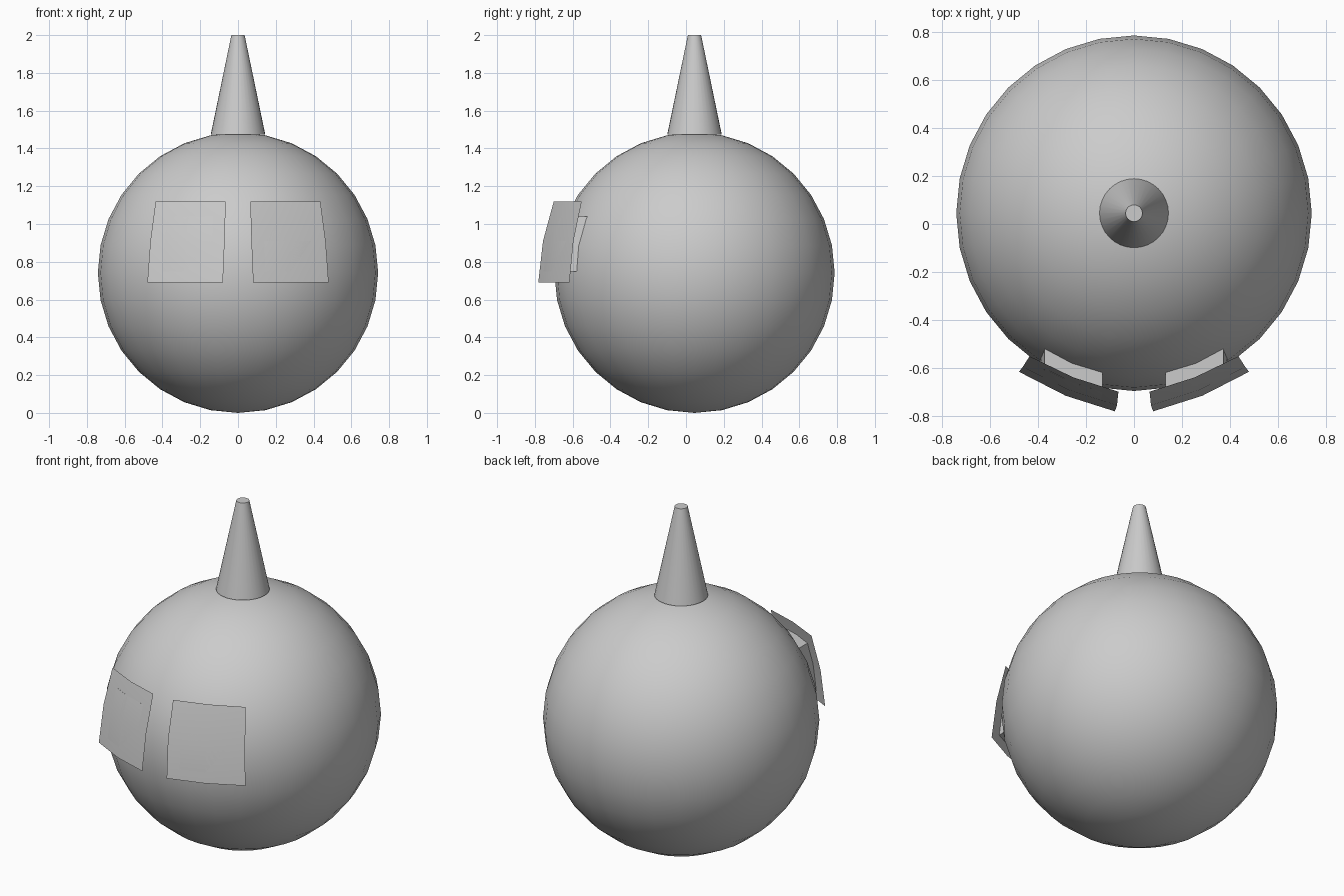
import bpy, bmesh, math
from mathutils import Vector

if "Cube" in bpy.data.objects:
    bpy.data.objects.remove(bpy.data.objects["Cube"])

R, CY = 0.742, 0.045

grey = bpy.data.materials.new("plain_grey")
grey.use_nodes = True
grey.diffuse_color = (0.6, 0.6, 0.6, 1)
grey.node_tree.nodes["Principled BSDF"].inputs["Base Color"].default_value = (0.6, 0.6, 0.6, 1)


def finish(obj, name, angle=40):
    obj.name = name
    obj.data.materials.append(grey)
    bpy.ops.object.select_all(action='DESELECT')
    obj.select_set(True)
    bpy.context.view_layer.objects.active = obj
    bpy.ops.object.shade_smooth_by_angle(angle=math.radians(angle))


# Round body
bpy.ops.mesh.primitive_uv_sphere_add(segments=32, ring_count=16, radius=R, location=(0, CY, R))
finish(bpy.context.object, "body")

# Tapered spike on top
base_z = 1.475
bpy.ops.mesh.primitive_cone_add(vertices=32, radius1=0.144, radius2=0.035, depth=2 - base_z,
                                location=(0, CY, (2 + base_z) / 2))
finish(bpy.context.object, "top_spike")

# Control points of a curved eye plate, bottom row to top row, inner to outer
PLATE = [
    [(0.08, -0.782, 0.69), (0.285, -0.717, 0.69), (0.48, -0.617, 0.69)],
    [(0.071, -0.757, 0.91), (0.275, -0.692, 0.91), (0.464, -0.596, 0.91)],
    [(0.065, -0.70, 1.12), (0.254, -0.64, 1.12), (0.436, -0.552, 1.12)],
]


def plate_point(u, v):
    i, j = min(int(u), 1), min(int(v), 1)
    low = Vector(PLATE[j][i]).lerp(Vector(PLATE[j][i + 1]), u - i)
    high = Vector(PLATE[j + 1][i]).lerp(Vector(PLATE[j + 1][i + 1]), u - i)
    return low.lerp(high, v - j)


def patch(name, side, us, vs, depth=0):
    """Sheet over the plate surface, optionally extruded back into the body."""
    bm = bmesh.new()
    rows = []
    for v in vs:
        points = [plate_point(u, v) for u in us]
        rows.append([bm.verts.new((side * p.x, p.y, p.z)) for p in points])
    for a, b in zip(rows, rows[1:]):
        for k in range(len(us) - 1):
            quad = [a[k], a[k + 1], b[k + 1], b[k]]
            bm.faces.new(quad if side > 0 else quad[::-1])
    if depth:
        front = bm.faces[:]
        back = bmesh.ops.extrude_face_region(bm, geom=front, use_keep_orig=True)["geom"]
        verts = [g for g in back if isinstance(g, bmesh.types.BMVert)]
        bmesh.ops.translate(bm, verts=verts, vec=(0, depth, 0))
        bmesh.ops.recalc_face_normals(bm, faces=bm.faces[:])
    mesh = bpy.data.meshes.new(name)
    bm.to_mesh(mesh)
    bm.free()
    obj = bpy.data.objects.new(name, mesh)
    bpy.context.collection.objects.link(obj)
    finish(obj, name)


# Eye plates and the blocks that mount them on the body
for label, side in (("left", 1), ("right", -1)):
    patch(label + "_eye_plate", side, (0, 1, 2), (0, 1, 2))
    patch(label + "_eye_mount", side, (0.33, 1, 1.6), (0.27, 1, 1.62), depth=0.12)
